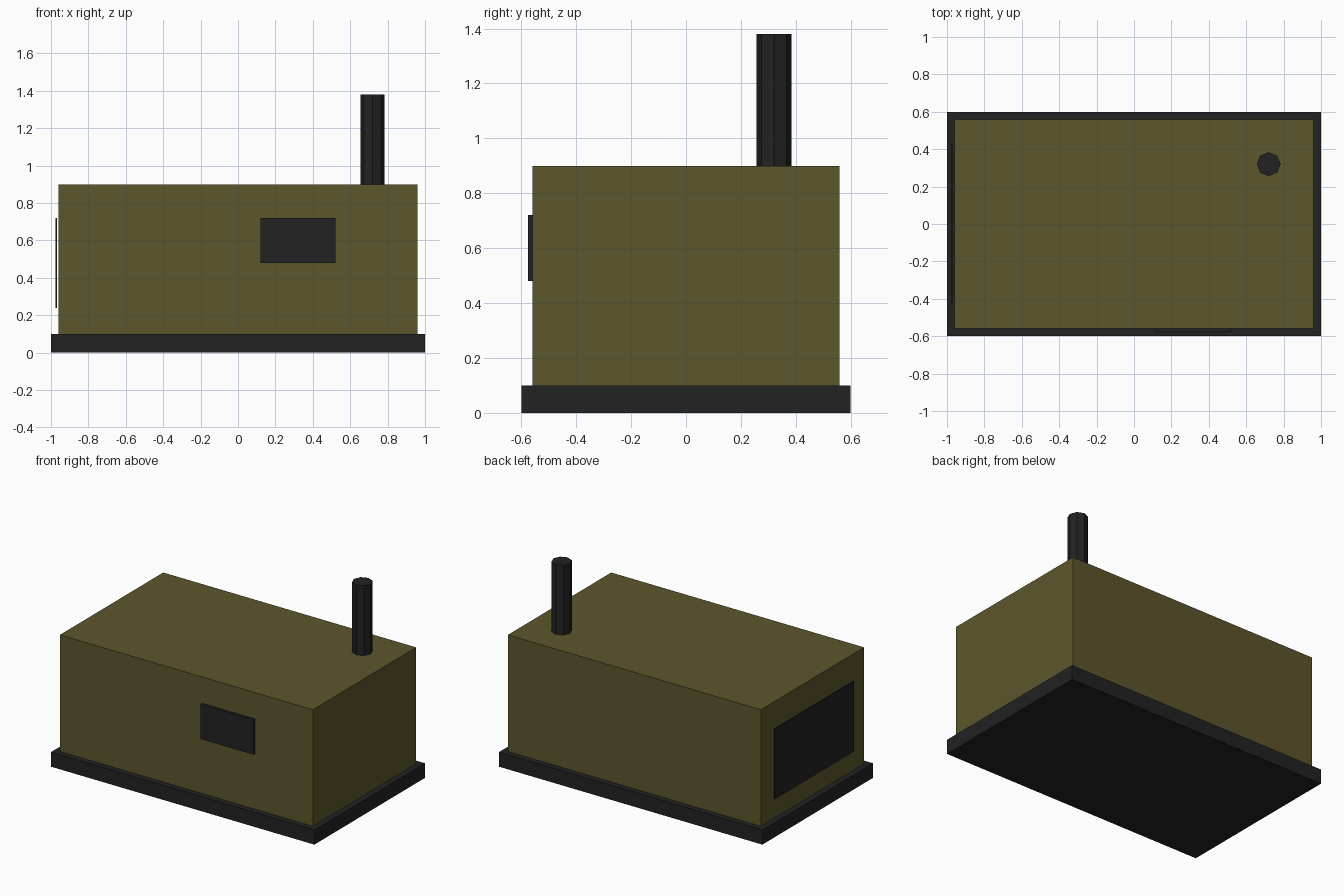
import bpy

cube = bpy.data.objects.get("Cube")
if cube:
    bpy.data.objects.remove(cube, do_unlink=True)


def make_material(name, colour):
    mat = bpy.data.materials.new(name)
    mat.use_nodes = True
    mat.diffuse_color = (*colour, 1)
    mat.node_tree.nodes["Principled BSDF"].inputs["Base Color"].default_value = (*colour, 1)
    return mat


olive = make_material("olive paint", (0.107, 0.093, 0.025))
charcoal = make_material("charcoal metal", (0.016, 0.016, 0.016))


def finish(name, mat):
    obj = bpy.context.object
    obj.name = obj.data.name = name
    obj.data.materials.append(mat)
    return obj


def box(name, low, high, mat):
    """Axis-aligned box between two opposite corners."""
    centre = [(a + b) / 2 for a, b in zip(low, high)]
    bpy.ops.mesh.primitive_cube_add(size=1, location=centre)
    obj = finish(name, mat)
    obj.scale = [b - a for a, b in zip(low, high)]
    bpy.ops.object.transform_apply(location=False, rotation=False, scale=True)
    return obj


# Skid base and housing
box("base_skid", (-1, -0.6, 0), (1, 0.6, 0.1), charcoal)
box("housing", (-0.96, -0.56, 0.1), (0.96, 0.56, 0.9), olive)

# Control panel on the front
box("control_panel", (0.12, -0.576, 0.48), (0.52, -0.56, 0.72), charcoal)

# Eight-sided exhaust stack on the roof
bpy.ops.mesh.primitive_cylinder_add(vertices=8, radius=0.064, depth=0.48,
                                    location=(0.72, 0.32, 1.14))
finish("exhaust_stack", charcoal)

# Row of upright grille slats, standing just off the end wall
slats = 6
half_width = 0.43
pitch = 2 * half_width / slats
for i in range(slats):
    y = -half_width + i * pitch
    box(f"grille_slat_{i + 1}", (-0.975, y, 0.24), (-0.968, y + pitch, 0.72), charcoal)
